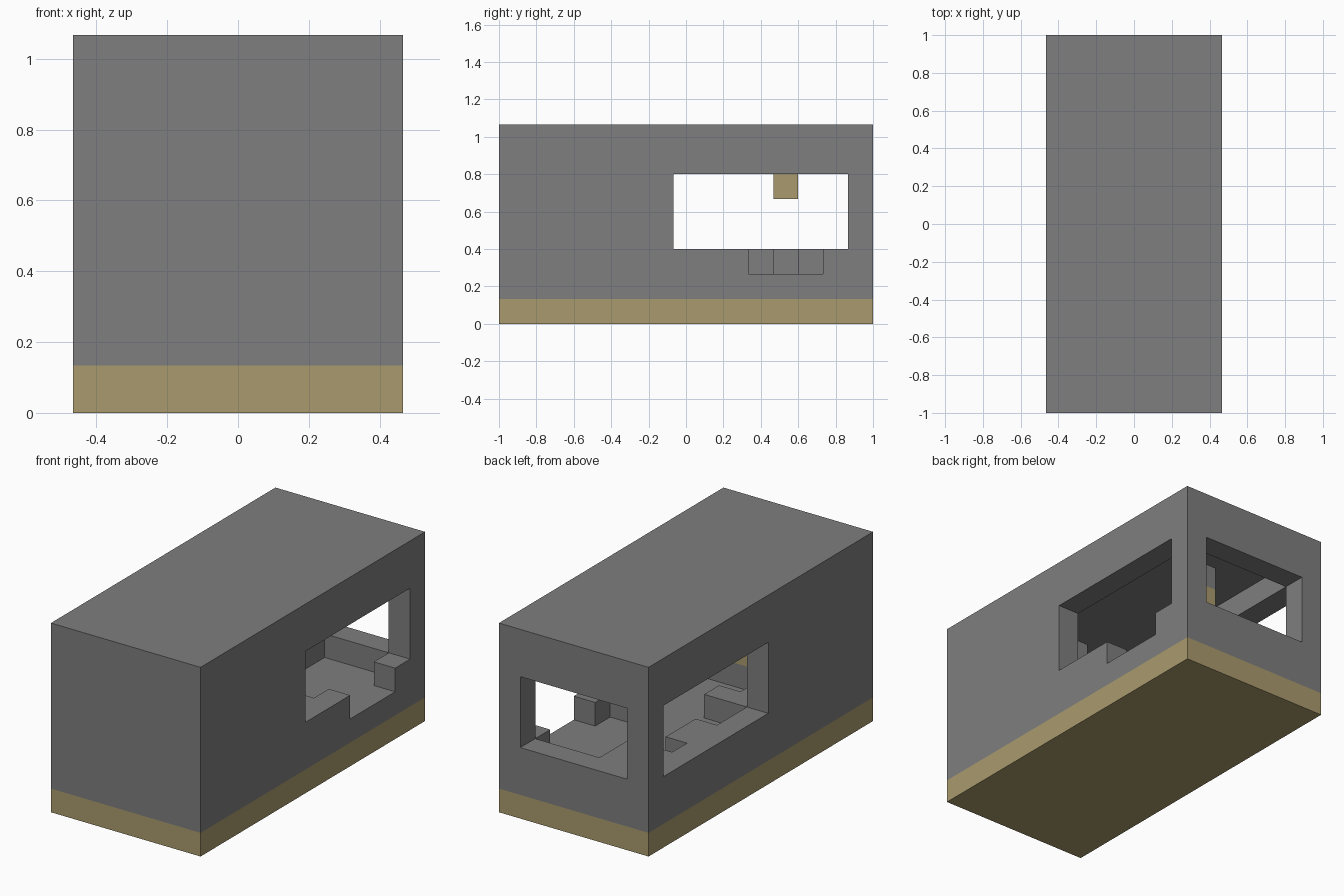
import bpy, bmesh
from mathutils import Vector

cube = bpy.data.objects.get("Cube")
if cube:
    bpy.data.objects.remove(cube, do_unlink=True)

U = 2 / 15                    # one block
SIZE = Vector((7, 15, 8))     # whole body in blocks


def make_material(name, rgb):
    mat = bpy.data.materials.new(name)
    mat.use_nodes = True
    color = (*rgb, 1)
    mat.diffuse_color = color
    for node in mat.node_tree.nodes:
        if node.type == 'BSDF_PRINCIPLED':
            node.inputs["Base Color"].default_value = color
    return mat


grey = make_material("stone_grey", (0.209, 0.209, 0.209))
tan = make_material("sand_tan", (0.402, 0.328, 0.156))


def place(x, y, z):
    """Block coordinates, counted from the front corner, to model units."""
    return Vector(((x - SIZE.x / 2) * U, (y - SIZE.y / 2) * U, z * U))


def box(name, low, high, mat=grey):
    a, b = place(*low), place(*high)
    bm = bmesh.new()
    bmesh.ops.create_cube(bm, size=1)
    for v in bm.verts:
        v.co = (a + b) / 2 + v.co * (b - a)
    mesh = bpy.data.meshes.new(name)
    bm.to_mesh(mesh)
    bm.free()
    mesh.materials.append(mat)
    obj = bpy.data.objects.new(name, mesh)
    bpy.context.collection.objects.link(obj)
    return obj


def carve(target, low, high):
    cutter = box("cutter", low, high)
    cutter.hide_render = True
    mod = target.modifiers.new("carve", 'BOOLEAN')
    mod.operation = 'DIFFERENCE'
    mod.solver = 'EXACT'
    mod.object = cutter
    bpy.context.view_layer.objects.active = target
    bpy.ops.object.modifier_apply(modifier=mod.name)
    bpy.data.objects.remove(cutter, do_unlink=True)


# Hollow body: room, side windows, rear window, low doorway on the left wall
body = box("body_shell", (0, 0, 0), SIZE)
carve(body, (1, 1, 2), (6, 14, 7))
carve(body, (-1, 7, 3), (8, 14, 6))
carve(body, (1, 13, 3), (6, 16, 6))
carve(body, (5, 10, 2), (8, 13, 4))

# Tan band around the bottom
bm = bmesh.new()
bm.from_mesh(body.data)
bmesh.ops.bisect_plane(bm, geom=bm.verts[:] + bm.edges[:] + bm.faces[:],
                       plane_co=(0, 0, U), plane_no=(0, 0, 1))
body.data.materials.clear()
body.data.materials.append(grey)
body.data.materials.append(tan)
for f in bm.faces:
    f.material_index = 1 if f.calc_center_median().z < U else 0
bm.to_mesh(body.data)
bm.free()

# Seats on the sunken floor: x and y ranges
seats = {
    "rear_bench": (1, 3, 12, 14),
    "side_seat": (1, 2, 9, 11),
    "middle_bench": (1, 3, 6, 7),
    "front_seat": (1, 2, 4, 6),
    "left_bench": (5, 6, 4, 9),
}
for name, (x0, x1, y0, y1) in seats.items():
    box(name, (x0, y0, 2), (x1, y1, 3))

# Hanging lamp
box("lamp_mount", (3, 11, 6), (4, 12, 7))
box("lamp", (3, 11, 5), (4, 12, 6), tan)

# Front partition
box("partition_foot", (3, 3, 2), (6, 4, 3))
box("partition_panel", (3, 3, 3), (6, 4, 6), tan)
box("partition_header", (3, 3, 6), (6, 4, 7))
